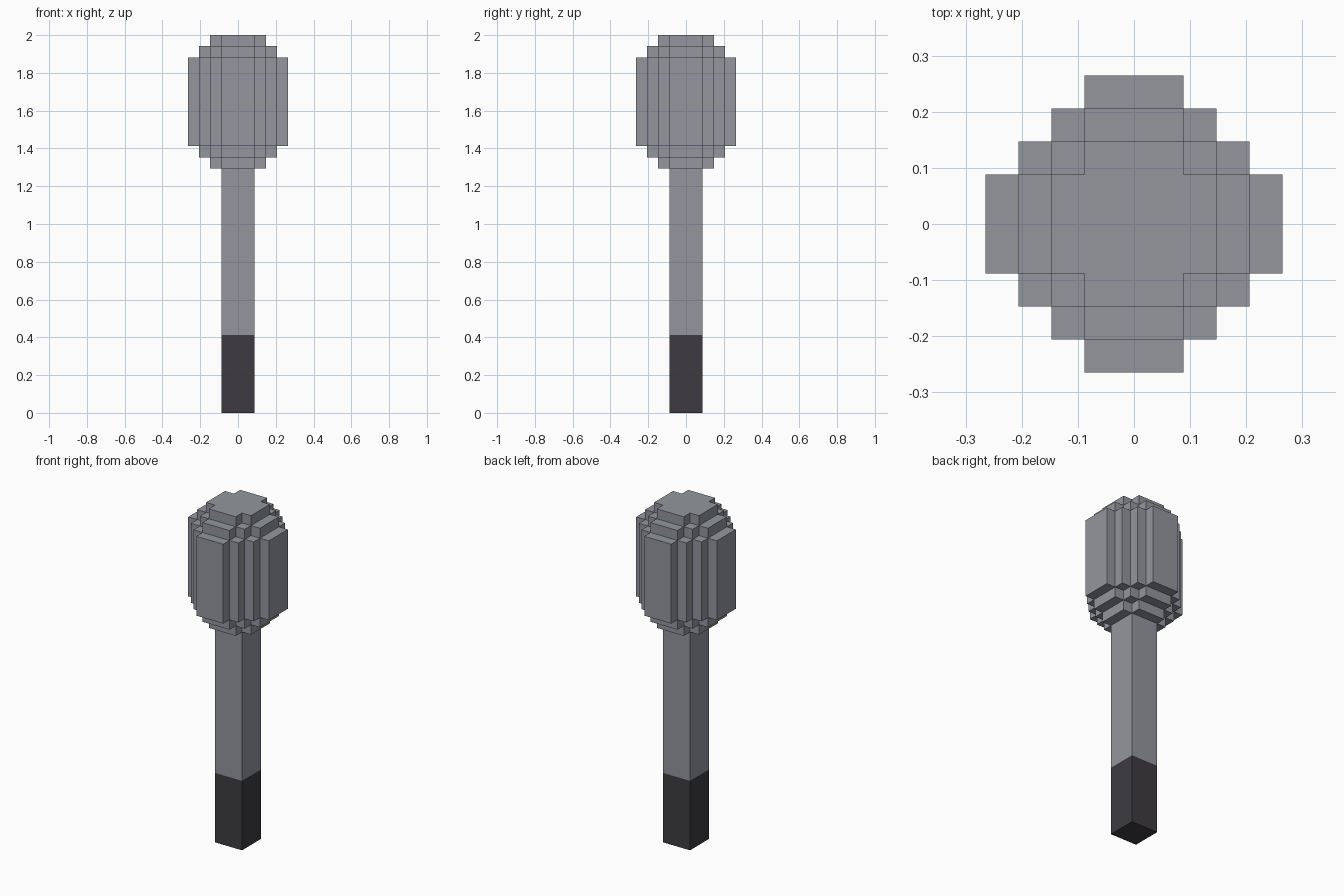
import bpy
import bmesh

cube = bpy.data.objects.get("Cube")
if cube:
    bpy.data.objects.remove(cube, do_unlink=True)

U = 2 / 34  # edge length of one voxel


def make_material(name, rgb):
    mat = bpy.data.materials.new(name)
    mat.use_nodes = True
    mat.diffuse_color = (*rgb, 1)
    bsdf = mat.node_tree.nodes["Principled BSDF"]
    bsdf.inputs["Base Color"].default_value = (*rgb, 1)
    bsdf.inputs["Roughness"].default_value = 0.7
    return mat


def stepped_outline(r):
    """Voxel circle reaching r + 0.5 units, with flat sides 3 units wide."""
    x, y = r + 0.5, 1.5
    quarter = [(x, y)]
    while x > 1.5:
        x -= 1
        quarter.append((x, y))
        y += 1
        quarter.append((x, y))
    points = []
    for _ in range(4):
        points += quarter
        quarter = [(-b, a) for a, b in quarter]
    return points


def add_prism(bm, outline, z0, z1):
    base = bm.faces.new([bm.verts.new((x * U, y * U, z0 * U)) for x, y in outline])
    top = bmesh.ops.extrude_face_region(bm, geom=[base], use_keep_orig=True)
    verts = [g for g in top["geom"] if isinstance(g, bmesh.types.BMVert)]
    bmesh.ops.translate(bm, verts=verts, vec=(0, 0, (z1 - z0) * U))


def make_part(name, tiers, mat):
    """Stack of prisms; each tier is (outline, bottom, top) in voxels."""
    bm = bmesh.new()
    for outline, z0, z1 in tiers:
        add_prism(bm, outline, z0, z1)
    bmesh.ops.recalc_face_normals(bm, faces=bm.faces)
    mesh = bpy.data.meshes.new(name)
    bm.to_mesh(mesh)
    bm.free()
    mesh.materials.append(mat)
    obj = bpy.data.objects.new(name, mesh)
    bpy.context.collection.objects.link(obj)
    return obj


steel = make_material("steel grey", (0.292, 0.305, 0.337))
dark = make_material("charcoal", (0.047, 0.044, 0.051))

# Square handle: dark grip below, grey shaft above
square = [(1.5, 1.5), (-1.5, 1.5), (-1.5, -1.5), (1.5, -1.5)]
make_part("grip", [(square, 0, 7)], dark)
make_part("shaft", [(square, 7, 22)], steel)

# Rounded head: stepped tiers, widest in the middle
levels = [(2, 22, 23), (3, 23, 24), (4, 24, 32), (3, 32, 33), (2, 33, 34)]
make_part("head", [(stepped_outline(r), z0, z1) for r, z0, z1 in levels], steel)
